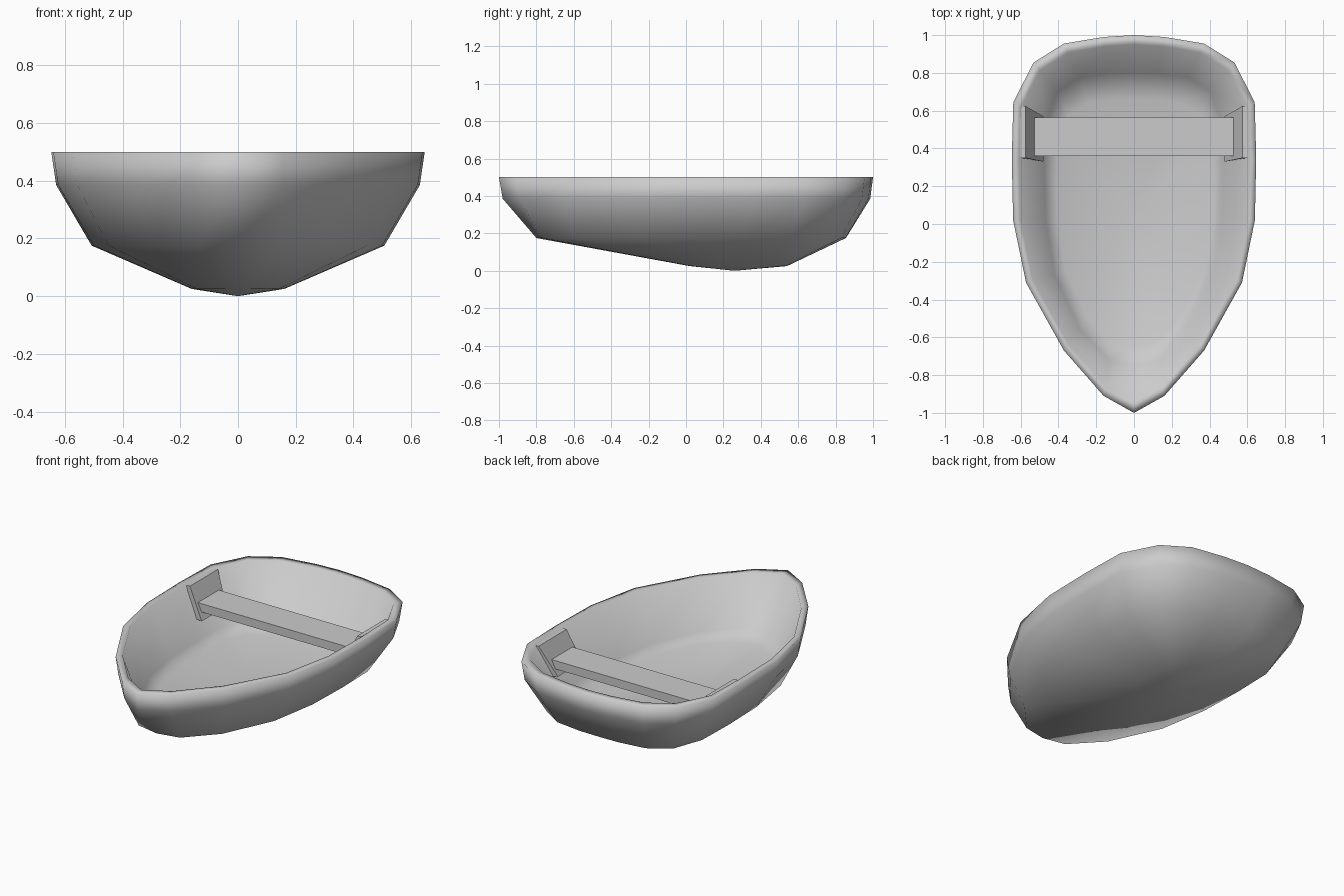
import bpy, bmesh

if "Cube" in bpy.data.objects:
    bpy.data.objects.remove(bpy.data.objects["Cube"])

def make_object(name, bm):
    bmesh.ops.recalc_face_normals(bm, faces=bm.faces[:])
    mesh = bpy.data.meshes.new(name)
    bm.to_mesh(mesh)
    bm.free()
    ob = bpy.data.objects.new(name, mesh)
    bpy.context.collection.objects.link(ob)
    return ob

def mirrored(half):
    return half + [(-x, y) for x, y in half[-2:0:-1]]

# Right half of the outline, bow to stern: sharp at the rim, blunter at the bilge
rim = mirrored([(0, -1), (.16, -.91), (.37, -.67), (.57, -.31), (.638, .02), (.645, .35),
                (.637, .645), (.53, .855), (.37, .955), (.16, .99), (0, 1)])
bilge = mirrored([(0, -1), (.18, -.965), (.39, -.75), (.57, -.38), (.635, -.01), (.645, .33),
                  (.637, .64), (.55, .87), (.385, .97), (.17, .997), (0, 1)])
n = len(rim)

# Cross-sections: outline, height, half width, bow y, stern y
# outside going up to the rim, then inside going down to the flat floor
levels = [(bilge, .025, .16, .02, .54), (bilge, .175, .507, -.80, .855),
          (rim, .385, .63, -.98, .985), (rim, .5, .647, -1, 1),
          (rim, .5, .608, -.945, .95), (bilge, .21, .475, -.75, .80),
          (bilge, .17, .41, -.65, .66)]

bm = bmesh.new()
rings = []
for outline, z, w, y0, y1 in levels:
    rings.append([bm.verts.new((x / .645 * w, y0 + (y + 1) / 2 * (y1 - y0), z))
                  for x, y in outline])
keel = bm.verts.new((0, .26, 0))
floor = bm.verts.new((0, .1, .165))
for i in range(n):
    j = (i + 1) % n
    bm.faces.new((keel, rings[0][j], rings[0][i]))
    bm.faces.new((floor, rings[-1][i], rings[-1][j]))
    for lo, hi in zip(rings, rings[1:]):
        bm.faces.new((lo[i], lo[j], hi[j], hi[i]))
for f in bm.faces:
    f.smooth = True
make_object("hull", bm)

# Prism between two matching polygons
def prism(name, a, b):
    bm = bmesh.new()
    va = [bm.verts.new(p) for p in a]
    vb = [bm.verts.new(p) for p in b]
    bm.faces.new(va)
    bm.faces.new(vb)
    for i in range(len(a)):
        j = (i + 1) % len(a)
        bm.faces.new((va[i], va[j], vb[j], vb[i]))
    return make_object(name, bm)

# Seat plank across the hull
section = [(.36, .35), (.565, .35), (.565, .402), (.36, .402)]
prism("seat", [(-.54, y, z) for y, z in section], [(.54, y, z) for y, z in section])

# Sloping tapered seat brackets against both walls
for side, s in (("right", 1), ("left", -1)):
    face = [(.48, .33, .31), (.48, .57, .31), (.575, .625, .495), (.575, .35, .495)]
    back = [(.54, .34, .31), (.54, .60, .31), (.60, .625, .495), (.60, .35, .495)]
    prism("seat_bracket_" + side, [(s * x, y, z) for x, y, z in face],
          [(s * x, y, z) for x, y, z in back])
